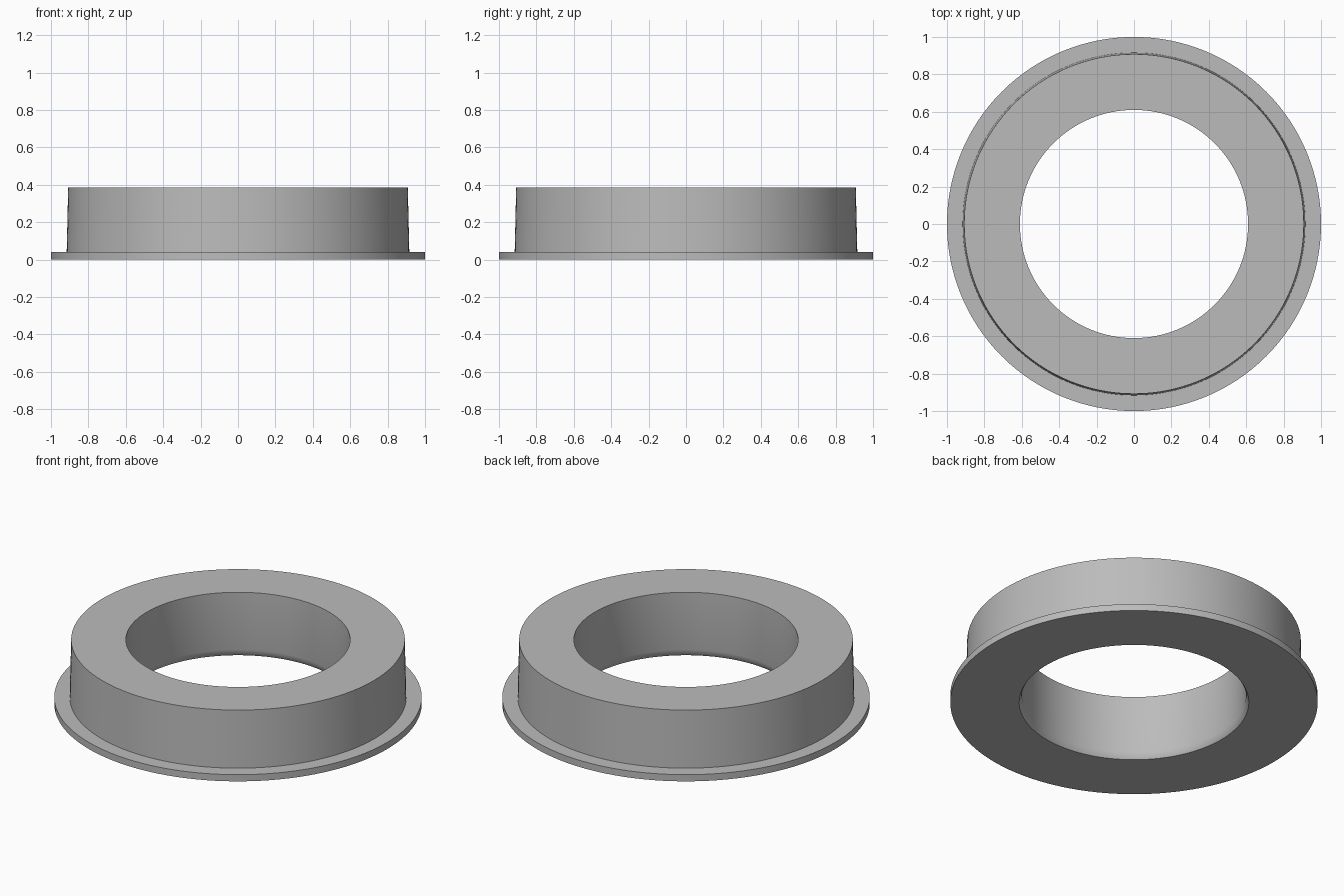
import bpy
import bmesh
import math

cube = bpy.data.objects.get("Cube")
if cube:
    bpy.data.objects.remove(cube, do_unlink=True)

# Plain grey material
grey = bpy.data.materials.new("plain grey")
grey.use_nodes = True
colour = (0.5, 0.5, 0.5, 1)
grey.diffuse_color = colour
grey.node_tree.nodes["Principled BSDF"].inputs["Base Color"].default_value = colour

SEGMENTS = 128


def lathe(name, profile):
    """Revolve a closed (radius, height) profile around z."""
    bm = bmesh.new()
    rings = []
    for i in range(SEGMENTS):
        a = math.tau * i / SEGMENTS
        rings.append([bm.verts.new((r * math.cos(a), r * math.sin(a), z)) for r, z in profile])
    for i, ring in enumerate(rings):
        following = rings[(i + 1) % SEGMENTS]
        for j in range(len(profile)):
            k = (j + 1) % len(profile)
            bm.faces.new((ring[j], following[j], following[k], ring[k]))
    bmesh.ops.recalc_face_normals(bm, faces=bm.faces)
    mesh = bpy.data.meshes.new(name)
    bm.to_mesh(mesh)
    bm.free()
    mesh.materials.append(grey)
    obj = bpy.data.objects.new(name, mesh)
    bpy.context.collection.objects.link(obj)
    bpy.ops.object.select_all(action="DESELECT")
    obj.select_set(True)
    bpy.context.view_layer.objects.active = obj
    bpy.ops.object.shade_smooth_by_angle(angle=math.radians(30))
    return obj


# Thin base flange, tapered body and bore with a flared lower lip
lathe("flanged_ring", [
    (0.625, 0), (1, 0), (1, 0.04), (0.916, 0.04),
    (0.908, 0.385), (0.61, 0.385), (0.61, 0.04), (0.615, 0.016),
])
